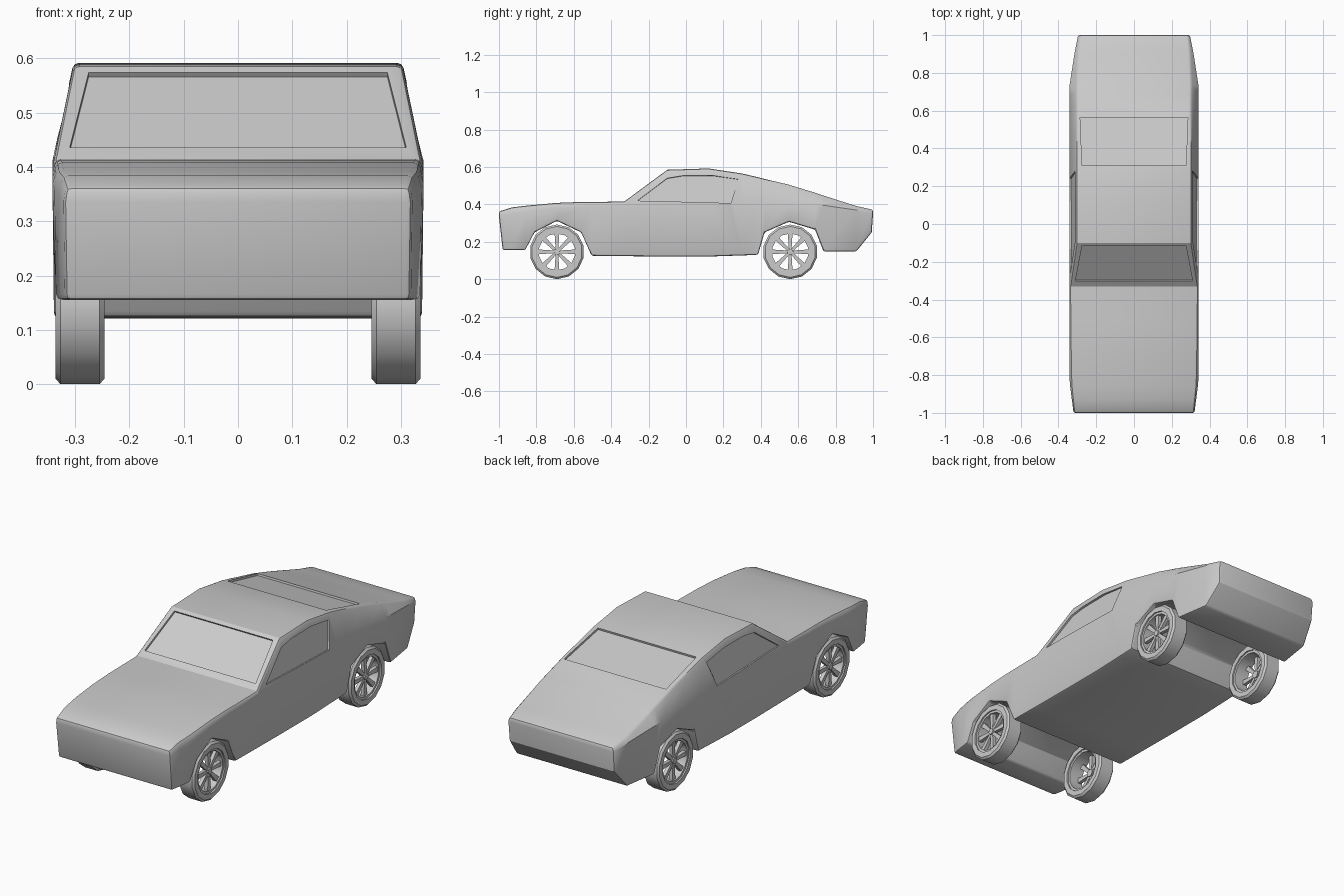
import bpy, bmesh
from math import sin, cos, pi
from mathutils import Vector, Matrix

if "Cube" in bpy.data.objects:
    bpy.data.objects.remove(bpy.data.objects["Cube"])


def make_object(name, bm):
    bmesh.ops.recalc_face_normals(bm, faces=bm.faces[:])
    mesh = bpy.data.meshes.new(name)
    bm.to_mesh(mesh)
    bm.free()
    ob = bpy.data.objects.new(name, mesh)
    bpy.context.collection.objects.link(ob)
    return ob


def activate(ob):
    bpy.ops.object.select_all(action='DESELECT')
    ob.select_set(True)
    bpy.context.view_layer.objects.active = ob


def prism(name, pts, normal, depth=0.01):
    """Cutter that sinks a flat pane into the body."""
    n = Vector(normal).normalized()
    bm = bmesh.new()
    lo = [bm.verts.new(Vector(p) - n * depth) for p in pts]
    hi = [bm.verts.new(Vector(p) + n * 0.04) for p in pts]
    bm.faces.new(lo)
    bm.faces.new(hi)
    k = len(pts)
    for i in range(k):
        j = (i + 1) % k
        bm.faces.new((lo[i], lo[j], hi[j], hi[i]))
    ob = make_object(name, bm)
    ob.hide_render = True
    return ob


# Body stations: y, bottom z, belt z, belt half width, top z, top half width
stations = [
    (-1.00, .155, .335, .320, .362, .316),
    (-.93, .155, .350, .329, .384, .323),
    (-.86, .155, .360, .338, .392, .330),
    (-.81, .250, .370, .342, .397, .332),
    (-.69, .312, .380, .342, .408, .334),
    (-.56, .250, .390, .342, .413, .336),
    (-.505, .125, .390, .342, .413, .337),
    (-.33, .123, .400, .342, .415, .337),
    (-.10, .121, .410, .342, .585, .303),
    (.12, .121, .410, .342, .592, .303),
    (.30, .127, .410, .342, .565, .303),
    (.385, .130, .410, .342, .545, .303),
    (.42, .250, .410, .342, .536, .303),
    (.55, .307, .408, .342, .505, .303),
    (.69, .265, .400, .342, .462, .302),
    (.735, .148, .395, .341, .447, .302),
    (.91, .148, .370, .314, .391, .296),
    (1.00, .250, .350, .296, .371, .288),
]
bm = bmesh.new()
rings = []
for y, zb, zm, xm, zt, xt in stations:
    yb = -.98 if y == -1 else y - (.007 if y == 1 else 0)
    half = [(xm - .003, yb, zb), (xm, y, zm), (xt, y, zt)]
    rings.append([bm.verts.new(p) for p in half] +
                 [bm.verts.new((-x, yy, z)) for x, yy, z in reversed(half)])
for a, b in zip(rings, rings[1:]):
    for i in range(6):
        j = (i + 1) % 6
        bm.faces.new((a[i], a[j], b[j], b[i]))
for ring in (rings[0], rings[-1]):
    r0, r1, r2, l2, l1, l0 = ring
    bm.faces.new((r0, r1, l1, l0))
    bm.faces.new((r1, r2, l2, l1))
body = make_object("car_body", bm)
bevel = body.modifiers.new("soft_edges", 'BEVEL')
bevel.width = .01
bevel.segments = 2
bevel.limit_method = 'ANGLE'
bevel.angle_limit = .7

# Recessed windscreen, rear window and side windows
cutters = [
    prism("windscreen_cutter", [(-.31, -.302, .436), (.31, -.302, .436),
                                (.275, -.115, .574), (-.275, -.115, .574)],
          (0, -.594, .804)),
    prism("rear_window_cutter", [(-.275, .31, .5626), (.275, .31, .5626),
                                 (.285, .565, .501), (-.285, .565, .501)],
          (0, .235, .97)),
]
outline = [(-.26, .42), (-.10, .54), (-.02, .553), (.14, .555), (.28, .535), (.24, .407)]
for s in (1, -1):
    pts = [(s * (.342 - .217 * (z - .41)), y, z) for y, z in outline]
    cutters.append(prism("side_window_cutter", pts, (s, 0, .217)))
for c in cutters:
    m = body.modifiers.new(c.name, 'BOOLEAN')
    m.operation = 'DIFFERENCE'
    m.solver = 'EXACT'
    m.object = c
activate(body)
for name in [m.name for m in body.modifiers]:
    bpy.ops.object.modifier_apply(modifier=name)
for c in cutters:
    bpy.data.objects.remove(c)
bpy.ops.object.shade_smooth_by_angle(angle=.5)


def revolve(bm, profile, sides):
    """Closed ring: profile of (x, radius) turned round the x axis."""
    loops = []
    for k in range(sides):
        a = 2 * pi * k / sides - pi / 2
        loops.append([bm.verts.new((x, r * cos(a), r * sin(a))) for x, r in profile])
    n = len(profile)
    for k in range(sides):
        a, b = loops[k], loops[(k + 1) % sides]
        for i in range(n):
            j = (i + 1) % n
            bm.faces.new((a[i], a[j], b[j], b[i]))


def wheel(name, side, y):
    bm = bmesh.new()
    # Tyre and rim
    revolve(bm, [(-.045, .110), (-.045, .136), (-.036, .146),
                 (.036, .146), (.045, .136), (.045, .110)], 14)
    revolve(bm, [(-.038, .098), (-.038, .113), (.038, .113), (.038, .098)], 14)
    # Hub
    bmesh.ops.create_cone(bm, cap_ends=True, segments=8, radius1=.02, radius2=.016,
                          depth=.03, matrix=Matrix.Translation((.022, 0, 0)) @
                          Matrix.Rotation(pi / 2, 4, 'Y'))
    # Eight spokes, wider at the rim
    for k in range(8):
        rot = Matrix.Rotation(k * pi / 4, 4, 'X')
        cube = bmesh.ops.create_cube(bm, size=1)["verts"]
        for v in cube:
            outer = v.co.z > 0
            v.co = rot @ Vector((.022 + v.co.x * .018,
                                 v.co.y * (.026 if outer else .014),
                                 .104 if outer else .01))
    bmesh.ops.transform(bm, verts=bm.verts[:], matrix=Matrix.Translation((side * .291, y, .146))
                        @ Matrix.Diagonal((side, 1, 1, 1)))
    ob = make_object(name, bm)
    activate(ob)
    bpy.ops.object.shade_smooth_by_angle(angle=.5)


for side, label in ((1, "right"), (-1, "left")):
    wheel("front_wheel_" + label, side, -.69)
    wheel("rear_wheel_" + label, side, .557)
